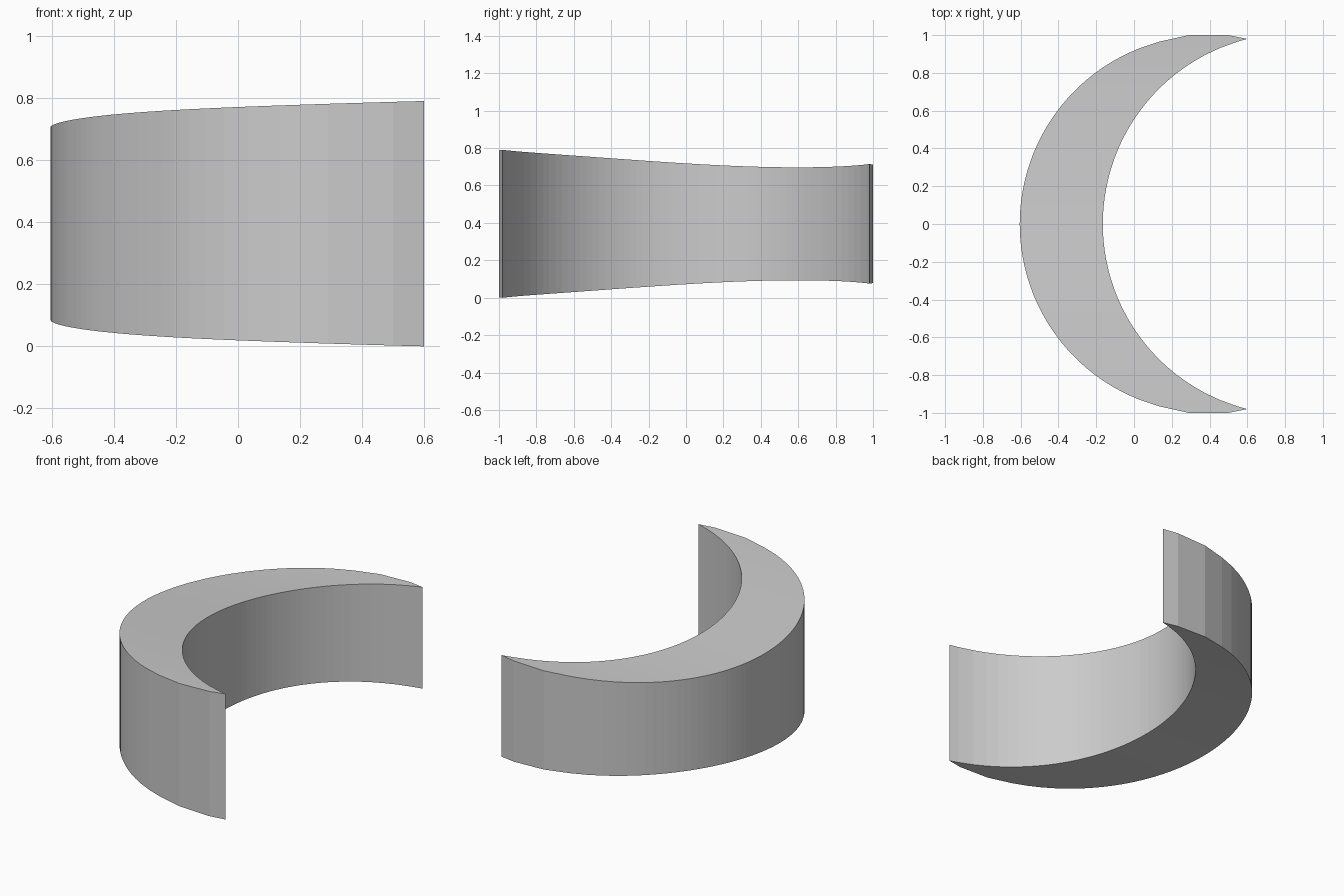
import bpy, bmesh, math

cube = bpy.data.objects.get("Cube")
if cube:
    bpy.data.objects.remove(cube, do_unlink=True)

grey = bpy.data.materials.new("plain grey")
grey.use_nodes = True
grey.diffuse_color = (0.6, 0.6, 0.6, 1)
grey.node_tree.nodes["Principled BSDF"].inputs["Base Color"].default_value = (0.6, 0.6, 0.6, 1)

HEIGHT = 0.79
SLICES = 58
TIP = (0.6, 0.98)


def top_height(x, y):
    """Gently warped top surface, highest at the front tip."""
    return 0.723 + 0.03 * x + 0.012 * y**2 - 0.0607 * y + 0.0229 * y**3


def arc_x(y, centre, radius):
    return centre - math.sqrt(radius**2 - y**2)


# Crescent outline, cut into even slices from front to back
levels = [0.965 * (2 * i / SLICES - 1) for i in range(SLICES + 1)]
outer = [(arc_x(y, 0.395, 1.0), y) for y in levels]
inner = [(arc_x(y, 0.845, 1.01), y) for y in levels]
back_tip = [(0.29, 1.0), (0.5, 1.0), TIP]
front_tip = [(x, -y) for x, y in reversed(back_tip)]

bm = bmesh.new()


def column(point):
    """Top and bottom vertices above one outline point."""
    x, y = point
    z = top_height(x, y)
    return bm.verts.new((x, y, z)), bm.verts.new((x, y, HEIGHT - z))


outer_cols, inner_cols, front_cols, back_cols = (
    [column(p) for p in pts] for pts in (outer, inner, front_tip, back_tip))


def cap(cols):
    bm.faces.new([c[0] for c in cols])
    bm.faces.new([c[1] for c in reversed(cols)])


# Top and bottom strips, with a fan at each pointed tip
for i in range(SLICES):
    cap([outer_cols[i], inner_cols[i], inner_cols[i + 1], outer_cols[i + 1]])
for cols, o, n in ((front_cols[::-1], outer_cols[0], inner_cols[0]),
                   (back_cols, outer_cols[-1], inner_cols[-1])):
    ring = [o] + cols
    for a, b in zip(ring, ring[1:]):
        cap([n, a, b])

# Vertical walls around the whole outline
loop = front_cols + outer_cols + back_cols + inner_cols[::-1]
for a, b in zip(loop, loop[1:] + loop[:1]):
    bm.faces.new((a[0], b[0], b[1], a[1]))

bmesh.ops.recalc_face_normals(bm, faces=bm.faces)
mesh = bpy.data.meshes.new("crescent_band")
bm.to_mesh(mesh)
bm.free()
mesh.materials.append(grey)
band = bpy.data.objects.new("crescent_band", mesh)
bpy.context.collection.objects.link(band)
